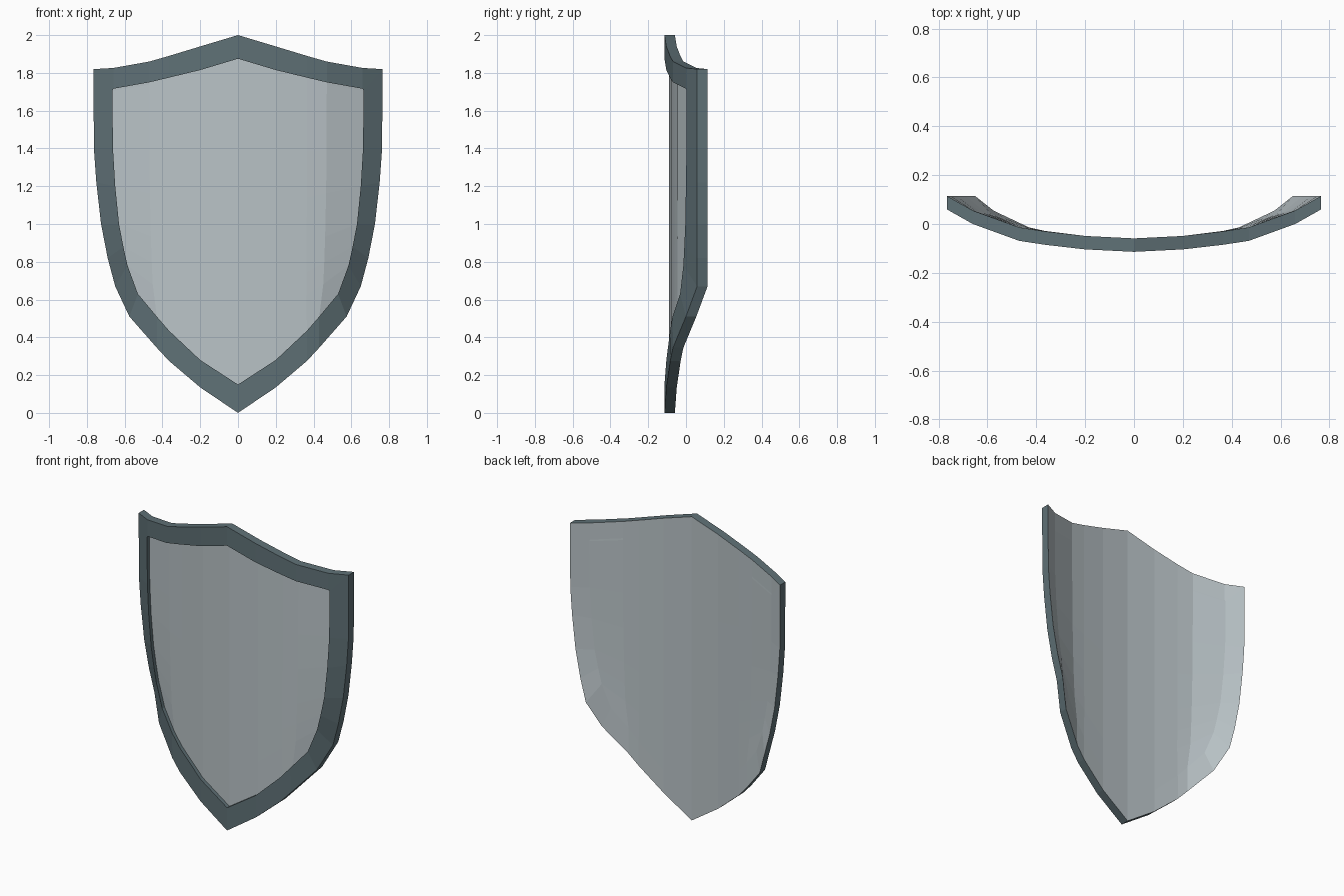
import bpy, bmesh

if "Cube" in bpy.data.objects:
    bpy.data.objects.remove(bpy.data.objects["Cube"])

THICK, RECESS = 0.055, 0.025

def material(name, rgb):
    m = bpy.data.materials.new(name)
    m.diffuse_color = (*rgb, 1)
    m.use_nodes = True
    m.node_tree.nodes["Principled BSDF"].inputs["Base Color"].default_value = m.diffuse_color
    return m

rim_mat = material("dark steel", (0.115, 0.165, 0.182))
panel_mat = material("light steel", (0.49, 0.55, 0.575))

# Curved cross-section: x at the top, inward drift lower down, depth y
COLUMNS = [(0, 0, -.114), (.2, 0, -.104), (.365, .003, -.085),
           (.47, .019, -.069), (.66, .057, 0), (.765, .115, .059)]

def col_x(k, z):
    f = max(0, (1.82 - z) / 1.15)
    return COLUMNS[k][0] - COLUMNS[k][1] * f ** 3

def depth(x, z):
    for k in range(5):
        a, b = col_x(k, z), col_x(k + 1, z)
        if x <= b or k == 4:
            t = min(1, (x - a) / (b - a))
            return COLUMNS[k][2] * (1 - t) + COLUMNS[k + 1][2] * t

# Paired half outlines (outer x, z, inner x, z) from the top peak to the bottom tip
PAIRS = [(0, 2, 0, 1.875), (.2, 1.94, .2, 1.815), (.365, 1.89, .365, 1.775),
         (.47, 1.86, .47, 1.75), (.66, 1.826, .66, 1.716),
         (.765, 1.82, .665, 1.705), (.763, 1.4, .662, 1.4),
         (.75, 1.22, .65, 1.2), (.725, 1.0, .63, 1.0),
         (.69, .82, .607, .88), (.65, .67, .585, .78),
         (.575, .51, .53, .63), (.43, .345, .43, .51),
         (.365, .275, .365, .435), (.2, .135, .2, .28), (0, 0, 0, .15)]

def finish(name, bm):
    bmesh.ops.remove_doubles(bm, verts=bm.verts, dist=1e-5)
    bmesh.ops.recalc_face_normals(bm, faces=bm.faces)
    me = bpy.data.meshes.new(name)
    bm.to_mesh(me)
    bm.free()
    me.materials.append(rim_mat)
    me.materials.append(panel_mat)
    ob = bpy.data.objects.new(name, me)
    bpy.context.collection.objects.link(ob)
    mod = ob.modifiers.new("mirror", 'MIRROR')
    mod.use_clip = True
    return ob

# Rim: four-sided band swept round the outline, light on its back
bm = bmesh.new()
rows = []
for ox, oz, ix, iz in PAIRS:
    yo, yi = depth(ox, oz), depth(ix, iz)
    rows.append([bm.verts.new(p) for p in (
        (ox, yo, oz), (ix, yi, iz), (ix, yi + THICK, iz), (ox, yo + THICK, oz))])
for a, b in zip(rows, rows[1:]):
    for i in range(4):
        j = (i + 1) % 4
        f = bm.faces.new((a[i], b[i], b[j], a[j]))
        f.material_index = 1 if i == 2 else 0
finish("rim", bm)

# Panel: recessed front sheet and back sheet, columns from inner top to inner bottom
edge = [p[2:] for p in PAIRS[4:12]]
top = [p[2:] for p in PAIRS[:4]]
bottom = [p[2:] for p in PAIRS[:11:-1]]
bm = bmesh.new()
for offset in (RECESS, THICK):
    grid = []
    for k in range(4):
        line = []
        for j in range(len(edge)):
            s = (edge[0][1] - edge[j][1]) / (edge[0][1] - edge[-1][1])
            z = top[k][1] + (bottom[k][1] - top[k][1]) * s
            x = bottom[k][0] if j == len(edge) - 1 else col_x(k, z)
            line.append((x, z))
        grid.append(line)
    grid.append(edge)
    verts = [[bm.verts.new((x, depth(x, z) + offset, z)) for x, z in line] for line in grid]
    for a, b in zip(verts, verts[1:]):
        for j in range(len(edge) - 1):
            quad = (a[j], b[j], b[j + 1], a[j + 1])
            f = bm.faces.new(quad if offset == THICK else quad[::-1])
            f.material_index = 1
# close the sheets along the hidden border so normals point outwards
border = [e for e in bm.edges if e.is_boundary and max(v.co.x for v in e.verts) > 1e-4]
bmesh.ops.bridge_loops(bm, edges=border)
for f in bm.faces:
    f.material_index = 1
finish("panel", bm)
